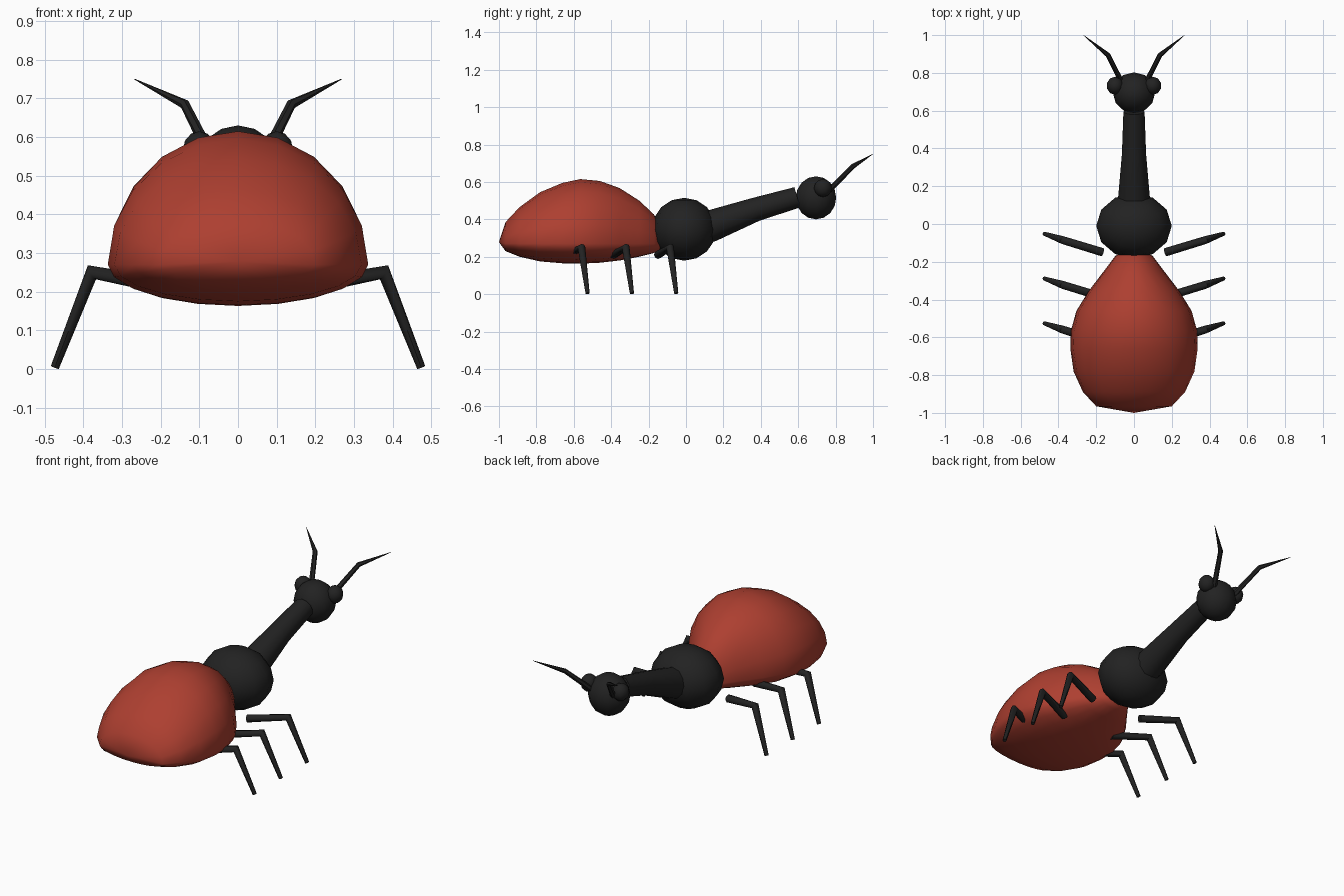
import bpy, bmesh
from math import sin, cos, pi, radians
from mathutils import Vector, Matrix

if "Cube" in bpy.data.objects:
    bpy.data.objects.remove(bpy.data.objects["Cube"], do_unlink=True)


def material(name, rgb):
    m = bpy.data.materials.new(name)
    m.use_nodes = True
    m.diffuse_color = (*rgb, 1)
    bsdf = m.node_tree.nodes["Principled BSDF"]
    bsdf.inputs["Base Color"].default_value = (*rgb, 1)
    bsdf.inputs["Roughness"].default_value = 0.7
    return m


RED = material("shell red", (0.42, 0.05, 0.03))
BLACK = material("body black", (0.016, 0.016, 0.016))


def finish(name, bm, mat, angle):
    bmesh.ops.recalc_face_normals(bm, faces=bm.faces)
    mesh = bpy.data.meshes.new(name)
    bm.to_mesh(mesh)
    bm.free()
    mesh.materials.append(mat)
    ob = bpy.data.objects.new(name, mesh)
    bpy.context.collection.objects.link(ob)
    bpy.ops.object.select_all(action='DESELECT')
    ob.select_set(True)
    bpy.context.view_layer.objects.active = ob
    bpy.ops.object.shade_smooth_by_angle(angle=radians(angle))
    return ob


def bridge(bm, rings):
    n = len(rings[0])
    for a, b in zip(rings, rings[1:]):
        for i in range(n):
            j = (i + 1) % n
            bm.faces.new((a[i], a[j], b[j], b[i]))


def tube(name, points, radii, sides=8):
    """Tapered tube along a bent path, with mitred joints."""
    bm = bmesh.new()
    pts = [Vector(p) for p in points]
    rings = []
    for k, (p, r) in enumerate(zip(pts, radii)):
        before = (p - pts[k - 1]).normalized() if k else Vector()
        after = (pts[k + 1] - p).normalized() if k < len(pts) - 1 else Vector()
        t = (before + after).normalized()
        u = t.cross(Vector((0, 1, 0)) if abs(t.y) < 0.7 else Vector((1, 0, 0))).normalized()
        v = t.cross(u)
        rings.append([bm.verts.new(p + r * (u * cos(a) + v * sin(a)))
                      for a in (2 * pi * i / sides for i in range(sides))])
    bridge(bm, rings)
    bm.faces.new(rings[0])
    bm.faces.new(rings[-1])
    return finish(name, bm, BLACK, 50)


def ball(name, centre, size, segments=12, rings=8):
    bm = bmesh.new()
    bmesh.ops.create_uvsphere(bm, u_segments=segments, v_segments=rings, radius=1)
    bmesh.ops.transform(bm, matrix=Matrix.Translation(centre) @ Matrix.Diagonal((*size, 1)),
                        verts=bm.verts)
    return finish(name, bm, BLACK, 60)


# Abdomen shell: tall dome above the rim, shallow belly below it
# each section: y, half width, height above rim, depth below rim
SECTIONS = [
    (-0.965, 0.20, 0.115, 0.04), (-0.89, 0.27, 0.195, 0.07),
    (-0.78, 0.32, 0.275, 0.095), (-0.66, 0.337, 0.325, 0.105),
    (-0.565, 0.334, 0.345, 0.107), (-0.46, 0.305, 0.335, 0.102),
    (-0.355, 0.24, 0.297, 0.09), (-0.25, 0.16, 0.23, 0.07),
    (-0.17, 0.10, 0.155, 0.05), (-0.14, 0.05, 0.08, 0.03)]
RIM = 0.27
bm = bmesh.new()
loops = []
for y, w, up, down in SECTIONS:
    loop = []
    for i in range(20):
        a = 2 * pi * i / 20
        h = up if sin(a) > 0 else down
        loop.append(bm.verts.new((w * cos(a), y, RIM + h * sin(a))))
    loops.append(loop)
bridge(bm, loops)
for loop, y in ((loops[0], -1.0), (loops[-1], -0.13)):
    tip = bm.verts.new((0, y, RIM + 0.008))
    for i in range(20):
        bm.faces.new((loop[i], loop[(i + 1) % 20], tip))
finish("abdomen_shell", bm, RED, 180)

# Thorax, neck and head
ball("thorax", (0, -0.01, 0.347), (0.2, 0.172, 0.168))
tube("neck", [(0, 0.02, 0.325), (0, 0.14, 0.367), (0, 0.37, 0.452), (0, 0.595, 0.518)],
     [0.088, 0.084, 0.064, 0.056], 12)
ball("head", (0, 0.695, 0.515), (0.112, 0.108, 0.115))

# Paired parts: eyes, antennae and three pairs of legs
for side, s in (("left", 1), ("right", -1)):
    ball(side + "_eye", (s * 0.1, 0.732, 0.567), (0.045, 0.048, 0.048), 10, 6)
    tube(side + "_antenna",
         [(s * 0.07, 0.76, 0.55), (s * 0.138, 0.895, 0.685), (s * 0.268, 1.0, 0.75)],
         [0.015, 0.013, 0.001], 6)
    for k, place in enumerate(("front", "middle", "rear")):
        dy = -0.237 * k
        tube(f"{side}_{place}_leg",
             [(s * 0.165, -0.15 + dy, 0.21), (s * 0.378, -0.085 + dy, 0.25),
              (s * 0.474, -0.052 + dy, 0.004)],
             [0.022, 0.021, 0.011], 8)
